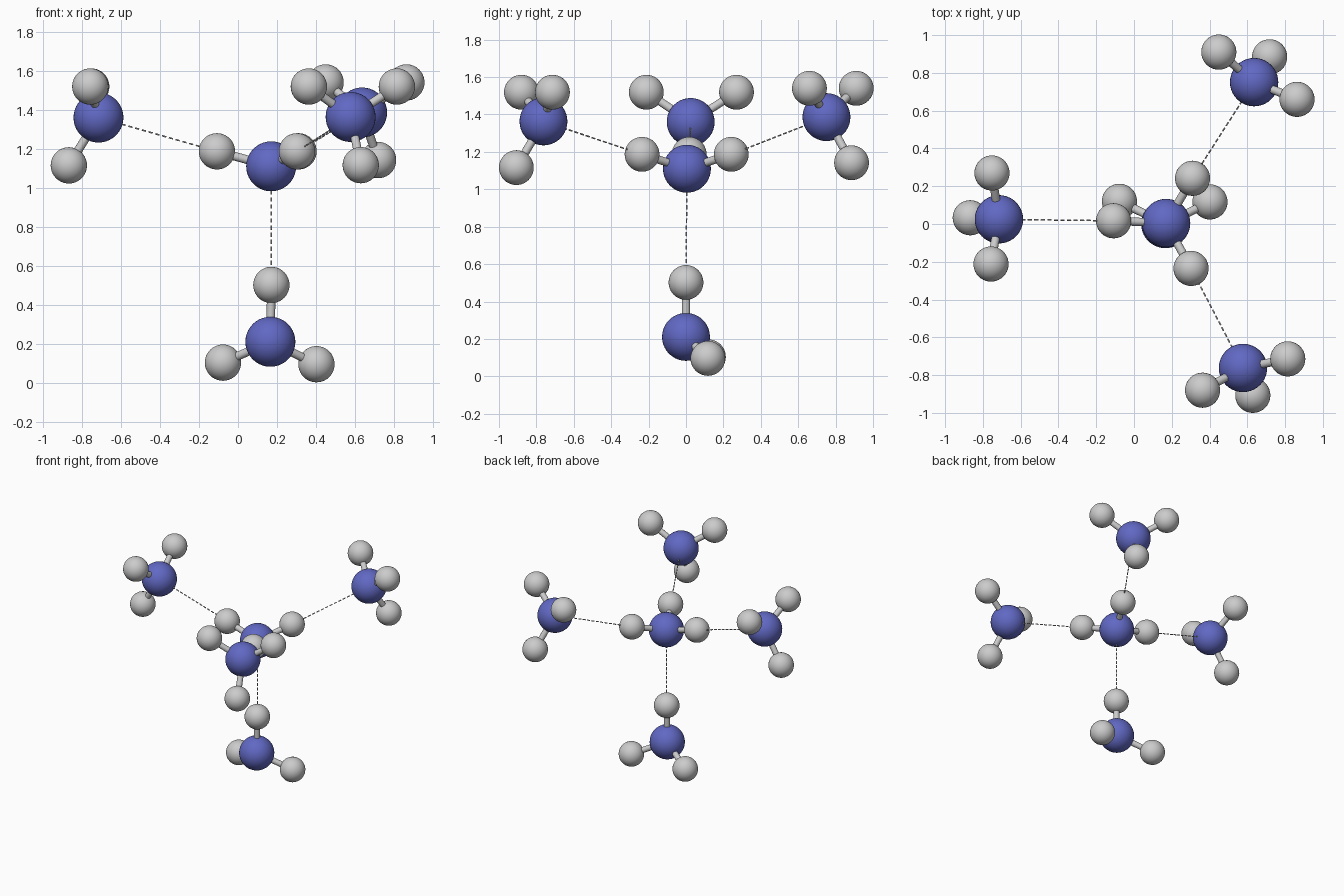
import bpy
from mathutils import Vector

if "Cube" in bpy.data.objects:
    bpy.data.objects.remove(bpy.data.objects["Cube"])

N_R, H_R, BOND_R, DASH_R = 0.128, 0.093, 0.022, 0.004
DASH, GAP = 0.022, 0.014

blue = bpy.data.materials.new("nitrogen_blue")
blue.diffuse_color = (0.12, 0.14, 0.55, 1)
blue.use_nodes = True
blue.node_tree.nodes["Principled BSDF"].inputs["Base Color"].default_value = blue.diffuse_color


def ball(name, pos, radius, mat=None):
    bpy.ops.mesh.primitive_uv_sphere_add(segments=40, ring_count=20, radius=radius, location=pos)
    ob = bpy.context.object
    ob.name = name
    bpy.ops.object.shade_smooth()
    if mat:
        ob.data.materials.append(mat)
    return ob


def rod(name, a, b, radius, sides):
    a, b = Vector(a), Vector(b)
    d = b - a
    bpy.ops.mesh.primitive_cylinder_add(vertices=sides, radius=radius, depth=d.length,
                                        location=(a + b) / 2)
    ob = bpy.context.object
    ob.name = name
    ob.rotation_euler = d.to_track_quat('Z', 'Y').to_euler()
    bpy.ops.object.shade_smooth_by_angle()
    return ob


def dashed_link(name, nitrogen, hydrogen):
    # short rods running from the surface of one ball to the other
    n, h = Vector(nitrogen), Vector(hydrogen)
    d = (h - n).normalized()
    t, end = N_R - 0.005, (h - n).length - H_R + 0.005
    while t < end:
        rod(name, n + d * t, n + d * min(t + DASH, end), DASH_R, 8)
        t += DASH + GAP


# each molecule: nitrogen position, then its three hydrogens
molecules = {
    "centre": [(0.17, 0.005, 1.11),
               (-0.108, 0.017, 1.187), (0.31, 0.242, 1.187), (0.302, -0.235, 1.187)],
    "bottom": [(0.166, 0.0, 0.211),
               (0.171, 0.0, 0.502), (-0.077, 0.12, 0.104), (0.402, 0.117, 0.096)],
    "left": [(-0.715, 0.025, 1.36),
             (-0.752, 0.27, 1.519), (-0.757, -0.212, 1.519), (-0.867, 0.033, 1.115)],
    "back": [(0.636, 0.751, 1.386),
             (0.449, 0.91, 1.54), (0.863, 0.66, 1.54), (0.718, 0.885, 1.142)],
    "front": [(0.577, -0.762, 1.363),
              (0.363, -0.88, 1.519), (0.814, -0.714, 1.519), (0.629, -0.907, 1.116)],
}

for key, (n, *hs) in molecules.items():
    ball(key + "_nitrogen", n, N_R, blue)
    for h in hs:
        ball(key + "_hydrogen", h, H_R)
        rod(key + "_bond", n, h, BOND_R, 20)

# hydrogen bonds between the molecules
centre = molecules["centre"]
dashed_link("bottom_dash", centre[0], molecules["bottom"][1])
for key, h in zip(("left", "back", "front"), centre[1:]):
    dashed_link(key + "_dash", molecules[key][0], h)
